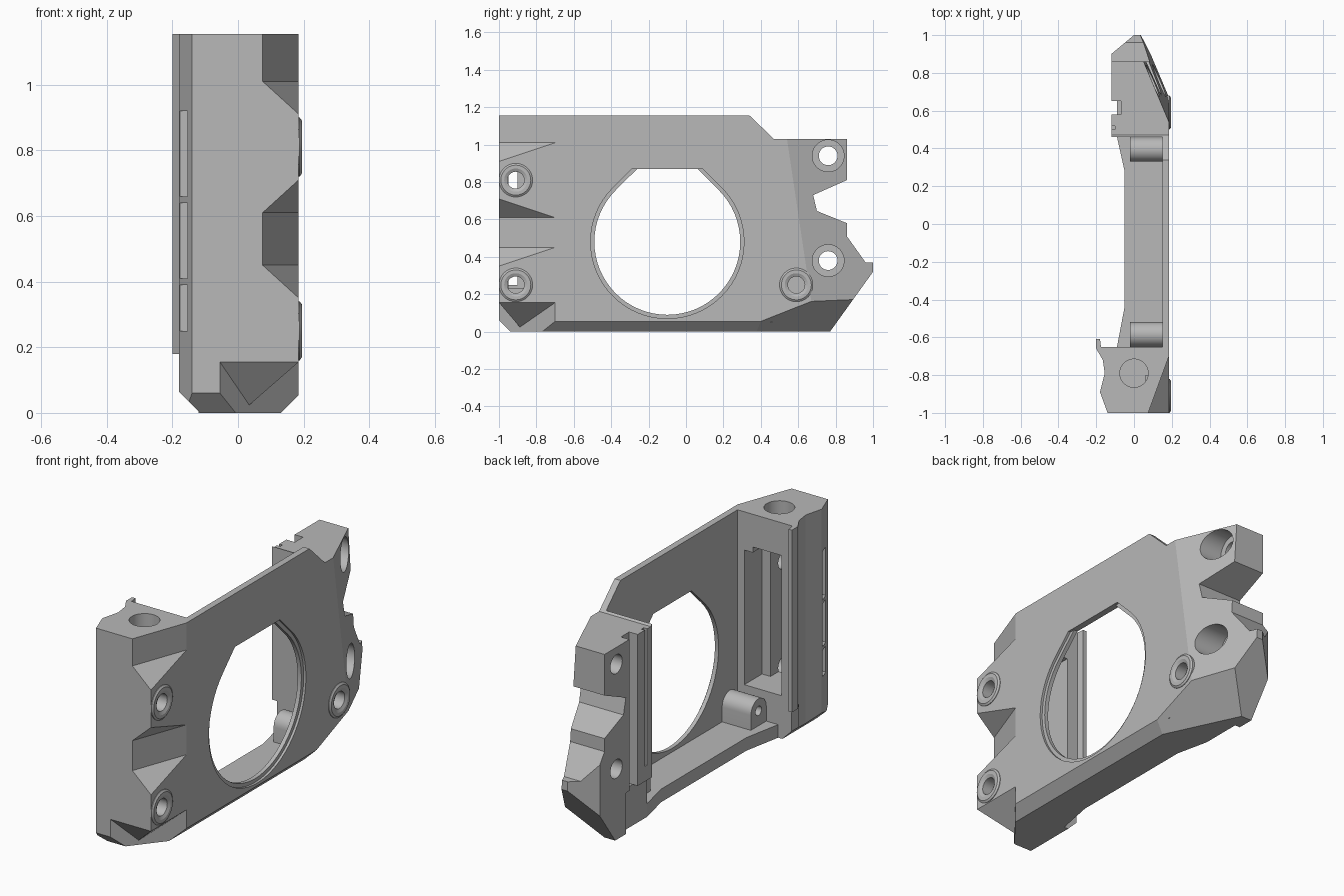
import bpy, bmesh
from math import sin, cos, pi, radians
from mathutils import Vector

if "Cube" in bpy.data.objects:
    bpy.data.objects.remove(bpy.data.objects["Cube"])

grey = bpy.data.materials.new("plain_grey")
grey.use_nodes = True
grey.diffuse_color = (0.48, 0.48, 0.48, 1)
grey.node_tree.nodes["Principled BSDF"].inputs["Base Color"].default_value = grey.diffuse_color


def make(name, bm):
    bmesh.ops.recalc_face_normals(bm, faces=bm.faces)
    mesh = bpy.data.meshes.new(name)
    bm.to_mesh(mesh)
    bm.free()
    mesh.materials.append(grey)
    obj = bpy.data.objects.new(name, mesh)
    bpy.context.collection.objects.link(obj)
    return obj


def prism(name, points, lo, hi, axis="x", planes=()):
    """Extrude a (y, z) profile along x or an (x, y) profile along z, then slice it."""
    bm = bmesh.new()
    place = (lambda p, t: (t, *p)) if axis == "x" else (lambda p, t: (*p, t))
    ends = [[bm.verts.new(place(p, t)) for p in points] for t in (lo, hi)]
    for loop in ends:
        bm.faces.new(loop)
    n = len(points)
    for i in range(n):
        j = (i + 1) % n
        bm.faces.new((ends[0][i], ends[0][j], ends[1][j], ends[1][i]))
    bmesh.ops.recalc_face_normals(bm, faces=bm.faces)
    for co, no in planes:
        geom = bm.verts[:] + bm.edges[:] + bm.faces[:]
        bmesh.ops.bisect_plane(bm, geom=geom, plane_co=co, plane_no=no, clear_outer=True)
        bmesh.ops.holes_fill(bm, edges=[e for e in bm.edges if e.is_boundary], sides=0)
    return make(name, bm)


def hull(name, points):
    bm = bmesh.new()
    verts = [bm.verts.new(p) for p in points]
    bmesh.ops.convex_hull(bm, input=verts)
    return make(name, bm)


def circle(cu, cv, r, n=48):
    return [(cu + r * cos(2 * pi * i / n), cv + r * sin(2 * pi * i / n)) for i in range(n)]


def box(x0, x1, y0, y1, z0, z1):
    return prism("cutter", [(y0, z0), (y1, z0), (y1, z1), (y0, z1)], x0, x1)


def drill(y, z, r, lo, hi):
    return prism("cutter", circle(y, z, r), lo, hi)


def cut(obj, cutters):
    for c in cutters:
        mod = obj.modifiers.new("cut", "BOOLEAN")
        mod.operation, mod.solver, mod.object = "DIFFERENCE", "EXACT", c
        c.hide_render = True
    graph = bpy.context.evaluated_depsgraph_get()
    mesh = bpy.data.meshes.new_from_object(obj.evaluated_get(graph))
    obj.modifiers.clear()
    obj.data = mesh
    for c in cutters:
        bpy.data.objects.remove(c)


OUT, TOP = 0.185, 1.155
parts = []
# Slicing planes shared by the parts
low_edge = ((OUT, 0, 0.055), (1, 0, -1))
rear_low = ((OUT, 0.4, 0.055), (0.023, 0.0109, -0.02755))
rear_slant = ((OUT, 0.54, 1.03), (1, 0.42, 0.063))
rear_inner = ((-0.12, 0.9, 0), (-1, 1.2, 0))
front_low = ((0, -1, 0.06), (0, -1, -1))
inner_low = ((-0.17, 0, 0.055), (-1, 0, -1))


# Side plate with a flat-topped round opening
def opening(r):
    flat = 0.87
    cy, cz, k = -0.1, 0.48, r * 0.7071
    reach = k - (flat - cz - k)
    arc = [(cy + r * cos(a), cz + r * sin(a))
           for a in (pi / 4 - 1.5 * pi * i / 48 for i in range(49))]
    return arc + [(cy - reach, flat), (cy + reach, flat)]


plate = prism("side_plate", [(-0.65, 0), (0.46, 0), (0.46, 1.04), (0.34, TOP), (-0.65, TOP)],
              0.15, OUT, planes=[low_edge, rear_low])
cut(plate, [prism("cutter", opening(0.39), 0.1, 0.3), prism("cutter", opening(0.41), 0.172, 0.3)])
parts.append(plate)

# Bottom shelf
parts.append(prism("bottom_shelf",
                   [(0.15, -0.65), (-0.09, -0.65), (-0.05, -0.44), (-0.05, 0.28), (-0.09, 0.46), (0.15, 0.46)],
                   0, 0.07, "z", [low_edge, rear_low]))

# Front block with hooked inner lip
front = prism("front_block",
              [(OUT, -1), (-0.14, -1), (-0.18, -0.89), (-0.155, -0.79), (-0.165, -0.72), (-0.2, -0.66),
               (-0.2, -0.61), (-0.18, -0.61), (-0.175, -0.65), (OUT, -0.65)],
              0, TOP, "z", [low_edge, front_low, inner_low])


def notch(z0, z1):
    pts = []
    for z, s in ((z0, -1), (z1, 1)):
        pts += [(0.24, -0.55, z), (0.02, -1.15, z), (0.24, -1.15, z + 0.2 * s)]
    return hull("cutter", pts)


cutters = [notch(0.45, 0.61), notch(1.01, 1.4),
           prism("cutter", [(-0.175, -1.15), (0.305, -0.55), (0.305, -1.15)], -0.1, 0.155, "z"),
           box(-0.3, -0.17, -0.8, -0.5, -0.1, 0.18),
           box(-0.11, 0.06, -0.95, -0.5, 0.23, 0.98),
           box(0.05, 0.11, -0.8, -0.5, 0.23, 0.95),
           prism("cutter", circle(0, -0.79, 0.075), 0.9, 1.3, "z")]
cutters += [drill(-0.91, z, 0.045, 0, 0.3) for z in (0.25, 0.81)]
for z0, z1 in ((0.25, 0.39), (0.41, 0.64), (0.66, 0.92)):
    cutters.append(box(-0.3, -0.1, -0.96, -0.9, z0, z1))
cut(front, cutters)
parts.append(front)

# Gusset under the lower front corner
parts.append(hull("corner_gusset", [(-0.055, -1, 0.155), (OUT, -0.7, 0.155), (OUT, -1, 0.155), (0.03, -0.885, 0.02)]))

# Rear block
rear = prism("rear_block",
             [(0.46, 0), (0.77, 0), (1, 0.32), (1, 0.37), (0.96, 0.37), (0.86, 0.51), (0.86, 0.58), (0.7, 0.645),
              (0.68, 0.73), (0.86, 0.81), (0.86, 1.03), (0.47, 1.03), (0.46, 1.04)],
             -0.12, OUT, planes=[rear_slant, rear_low, low_edge, rear_inner])
cutters = [box(-0.2, -0.07, 0.58, 0.65, 0.22, 1.2),
           box(-0.2, -0.09, 0.4, 0.68, -0.1, 0.22),
           box(-0.2, -0.1, 0.5, 0.52, 0.3, 1.2),
           drill(0.59, 0.25, 0.045, 0, 0.3)]
for z in (0.38, 0.94):
    cutters += [drill(0.76, z, 0.05, -0.3, 0.3), drill(0.76, z, 0.085, 0, 0.3)]
cut(rear, cutters)
parts.append(rear)


# Raised screw collars on the outer face
def collar(name, y, z):
    bm = bmesh.new()
    n = 48
    rings = []
    for r, x in ((0.09, 0.175), (0.09, 0.188), (0.08, 0.195), (0.062, 0.195), (0.045, 0.187), (0.045, 0.175)):
        rings.append([bm.verts.new((x, v[0], v[1])) for v in circle(y, z, r, n)])
    for a, b in zip(rings, rings[1:] + rings[:1]):
        for i in range(n):
            j = (i + 1) % n
            bm.faces.new((a[i], a[j], b[j], b[i]))
    return make(name, bm)


for name, y, z in (("upper_front", -0.91, 0.81), ("lower_front", -0.91, 0.25), ("rear", 0.59, 0.25)):
    parts.append(collar(name + "_collar", y, z))

# Round-topped inner bosses
for name, y in (("front_boss", -0.585), ("back_boss", 0.395)):
    arch = [(y + 0.065 * cos(pi * i / 16), 0.15 + 0.065 * sin(pi * i / 16)) for i in range(17)]
    boss = prism(name, arch + [(y - 0.065, 0.05), (y + 0.065, 0.05)], -0.02, 0.155)
    cut(boss, [drill(y, 0.15, 0.025, -0.1, 0.1)])
    parts.append(boss)

# Smooth the round surfaces, keep the facets crisp
bpy.ops.object.select_all(action="DESELECT")
for p in parts:
    p.select_set(True)
bpy.context.view_layer.objects.active = parts[0]
bpy.ops.object.shade_smooth_by_angle(angle=radians(15))
